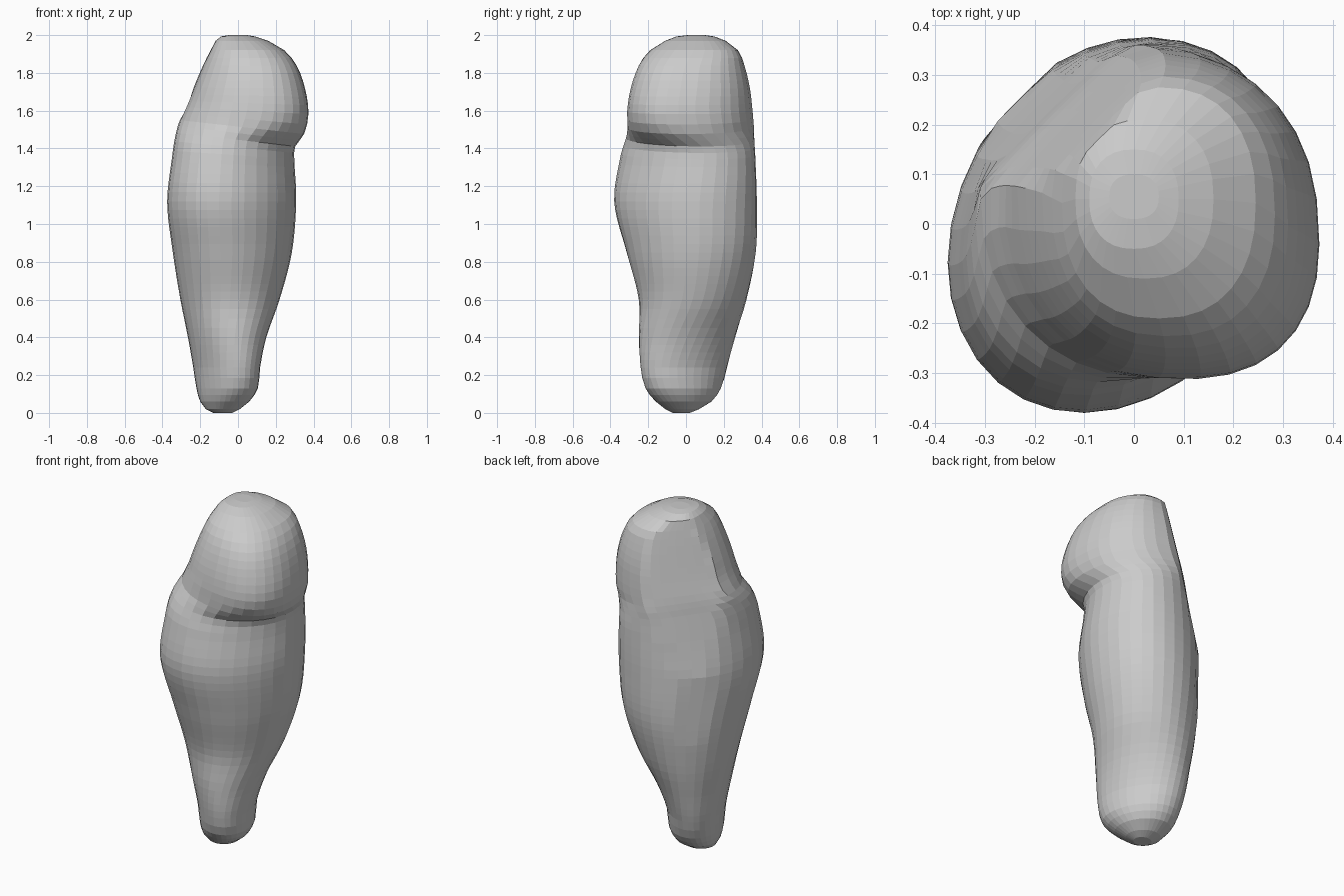
import bpy, bmesh
from math import sin, cos, pi, exp, copysign

if "Cube" in bpy.data.objects:
    bpy.data.objects.remove(bpy.data.objects["Cube"])

# Cross-sections: height, x min, x max, y min, y max, diagonal skew
KEYS = [
    (0.00, -0.13, -0.03, -0.07, 0.02, 0.0),
    (0.02, -0.17, 0.01, -0.11, 0.07, -0.1),
    (0.06, -0.20, 0.06, -0.16, 0.135, -0.2),
    (0.13, -0.22, 0.105, -0.215, 0.185, -0.3),
    (0.24, -0.237, 0.117, -0.24, 0.217, -0.35),
    (0.40, -0.265, 0.15, -0.25, 0.26, -0.2),
    (0.60, -0.305, 0.22, -0.25, 0.32, 0.0),
    (0.85, -0.345, 0.285, -0.315, 0.37, 0.12),
    (1.12, -0.375, 0.308, -0.38, 0.375, 0.2),
    (1.36, -0.345, 0.298, -0.345, 0.367, 0.24),
    (1.44, -0.328, 0.303, -0.318, 0.362, 0.18),
    (1.51, -0.308, 0.350, -0.31, 0.36, -0.06),
    (1.60, -0.278, 0.373, -0.312, 0.355, -0.14),
    (1.72, -0.235, 0.355, -0.293, 0.34, -0.12),
    (1.84, -0.185, 0.31, -0.25, 0.31, -0.08),
    (1.92, -0.145, 0.245, -0.19, 0.275, 0.0),
    (1.97, -0.118, 0.16, -0.11, 0.21, 0.0),
    (1.993, -0.09, 0.09, -0.05, 0.15, 0.0),
    (2.00, -0.05, 0.05, 0.01, 0.10, 0.0),
]
SEGMENTS = 32


def slope(i, c):
    lo, hi = KEYS[max(i - 1, 0)], KEYS[min(i + 1, len(KEYS) - 1)]
    return (hi[c] - lo[c]) / (hi[0] - lo[0])


def section(i, t):
    """Smoothly blended cross-section between keys i and i + 1."""
    a, b = KEYS[i], KEYS[i + 1]
    h = b[0] - a[0]
    out = [a[0] + h * t]
    for c in range(1, 6):
        out.append((2*t**3 - 3*t**2 + 1) * a[c] + (3*t**2 - 2*t**3) * b[c]
                   + h * ((t**3 - 2*t**2 + t) * slope(i, c) + (t**3 - t**2) * slope(i + 1, c)))
    return out


def squared(v, z):
    """Make the head's cross-section slightly boxy."""
    power = 1 - 0.15 * min(1, max(0, (z - 1.44) / 0.12))
    return copysign(abs(v) ** power, v)


def shape(x, y, z):
    """Flatten the back-left of the head and tilt the crease under its lip."""
    d = (y - x) / 2**0.5
    limit = 0.34 - 0.2 * max(0, z - 1.12)
    if d > limit:
        push = 0.9 * (d - limit) / 2**0.5
        x, y = x + push, y - push
    z -= 0.12 * (x - 0.05) * exp(-((z - 1.47) / 0.15) ** 2)
    return x, y, z


# Rings from foot to rounded top
sections = []
for i in range(len(KEYS) - 1):
    steps = max(1, round((KEYS[i + 1][0] - KEYS[i][0]) / 0.045))
    sections += [section(i, s / steps) for s in range(steps)]
sections.append(KEYS[-1])

bm = bmesh.new()
rings = []
for z, x0, x1, y0, y1, skew in sections:
    ring = []
    for s in range(SEGMENTS):
        t = 2 * pi * s / SEGMENTS
        ring.append(bm.verts.new(shape(
            (x0 + x1) / 2 + (x1 - x0) / 2 * squared(cos(t), z),
            (y0 + y1) / 2 + (y1 - y0) / 2 * squared(sin(t + skew), z), z)))
    rings.append(ring)
for low, high in zip(rings, rings[1:]):
    for s in range(SEGMENTS):
        n = (s + 1) % SEGMENTS
        bm.faces.new((low[s], low[n], high[n], high[s]))
bm.faces.new(rings[0][::-1])
bm.faces.new(rings[-1])

# Single lumpy standing stone, flat shaded
mesh = bpy.data.meshes.new("standing_stone")
bm.to_mesh(mesh)
bm.free()
stone = bpy.data.objects.new("standing_stone", mesh)
bpy.context.collection.objects.link(stone)
